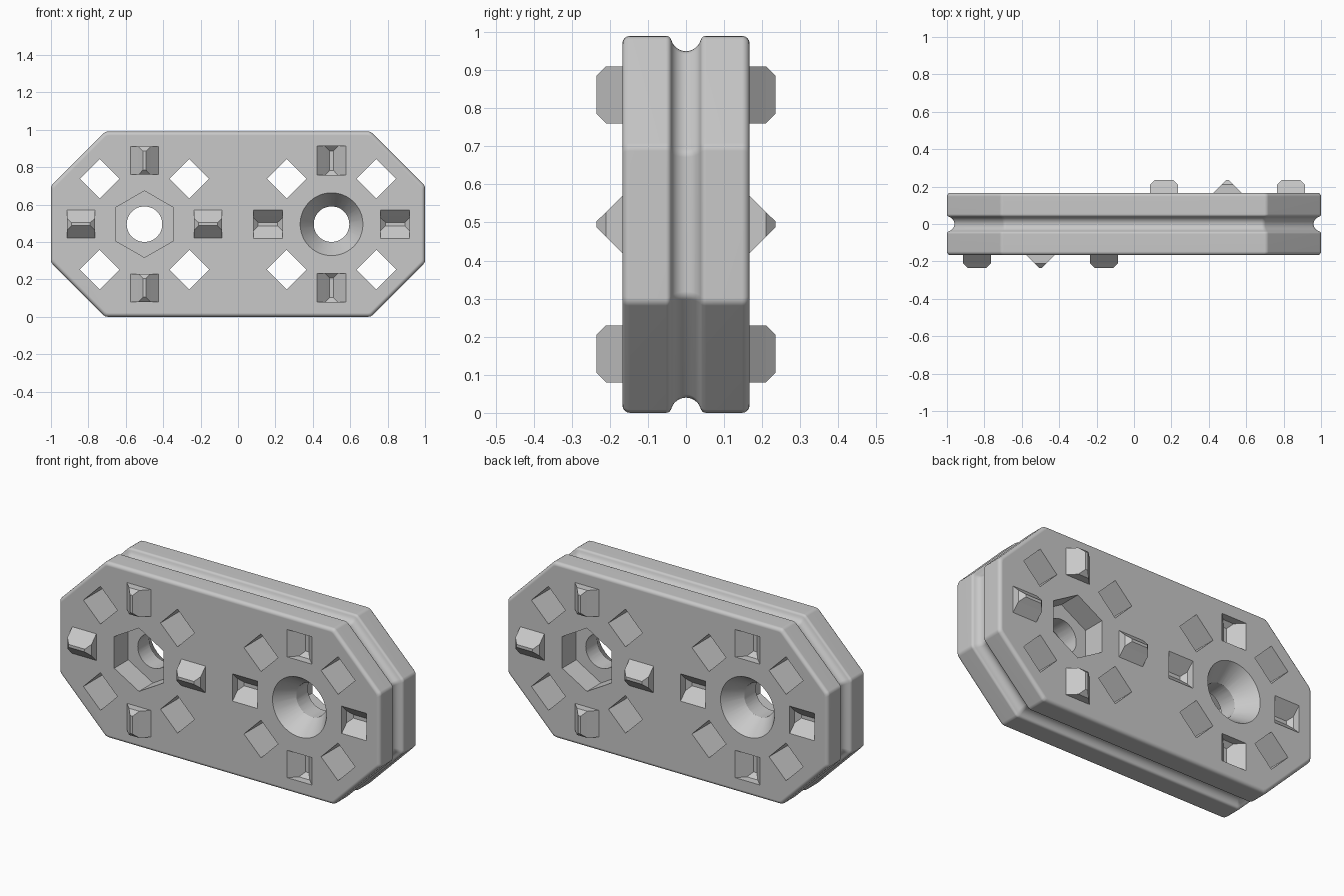
import bpy, bmesh, math

cube = bpy.data.objects.get("Cube")
if cube:
    bpy.data.objects.remove(cube, do_unlink=True)

HALF_H, HALF_D = 0.495, 0.167     # half height and half thickness of the plate
HUB = 0.5                         # distance of each hub from the middle
PEG = 0.34                        # distance of the pegs from their hub

grey = bpy.data.materials.new("plain grey")
grey.use_nodes = True
colour = (0.58, 0.58, 0.58, 1)
grey.diffuse_color = colour
grey.node_tree.nodes["Principled BSDF"].inputs["Base Color"].default_value = colour


def loft(bm, rings):
    """Skin a stack of equal outlines and cap both ends."""
    loops = [[bm.verts.new(p) for p in ring] for ring in rings]
    for low, high in zip(loops, loops[1:]):
        for i in range(len(low)):
            j = (i + 1) % len(low)
            bm.faces.new((low[i], low[j], high[j], high[i]))
    bm.faces.new(loops[0][::-1])
    bm.faces.new(loops[-1])


def make(name, bm):
    bmesh.ops.recalc_face_normals(bm, faces=bm.faces[:])
    mesh = bpy.data.meshes.new(name)
    bm.to_mesh(mesh)
    bm.free()
    mesh.materials.append(grey)
    obj = bpy.data.objects.new(name, mesh)
    bpy.context.collection.objects.link(obj)
    return obj


def polygon(x, y, radius, sides, turn=0.0):
    angles = [turn + math.tau * i / sides for i in range(sides)]
    return [(x + radius * math.cos(a), y, HALF_H + radius * math.sin(a)) for a in angles]


def plate_outline(y, inset):
    """Long octagon with softened corners."""
    w, h = 1 - inset, HALF_H - inset
    c = 0.29 - inset * (2 - math.sqrt(2))
    quarter = [(w, h - c), (w - c, h)]
    pts = quarter + [(-x, z) for x, z in quarter[::-1]]
    pts += [(-x, -z) for x, z in pts]
    ring = []
    for i, (x, z) in enumerate(pts):
        ends = []
        for qx, qz in (pts[i - 1], pts[(i + 1) % len(pts)]):
            t = 0.012 / math.hypot(qx - x, qz - z)
            ends.append((x + (qx - x) * t, z + (qz - z) * t))
        (ax, az), (bx, bz) = ends
        mid = ((ax + bx + 2 * x) / 4, (az + bz + 2 * z) / 4)
        ring += [(px, y, pz + HALF_H) for px, pz in (ends[0], mid, ends[1])]
    return ring


def rim_profile():
    """Half section of the rim as (y, inset): groove, lip, outer edge."""
    groove, lip, edge = 0.04, 0.015, 0.02
    centre = math.sqrt((groove + lip) ** 2 - lip ** 2)
    sweep = math.atan2(centre, lip)
    pts = []
    for i in range(7):
        a = sweep * i / 6
        pts.append((groove * math.sin(a), groove * math.cos(a)))
    for i in range(1, 5):
        a = sweep * (1 - i / 4)
        pts.append((centre - lip * math.sin(a), lip - lip * math.cos(a)))
    for i in range(5):
        a = math.pi / 2 * i / 4
        pts.append((HALF_D - edge + edge * math.sin(a), edge - edge * math.cos(a)))
    return pts


def ridge(bm, x, z, along_x, side, way, grow=0.0):
    """Roof-shaped peg rising (way 1) or sinking (way -1) from one face."""
    rings = []
    for height, a, b in ((-0.02, 0.075, 0.075), (0, 0.075, 0.075),
                         (0.043, 0.075, 0.032), (0.068, 0.05, 0.008)):
        a, b = a + grow, b + grow
        u, v = (a, b) if along_x else (b, a)
        y = side * (HALF_D + way * height)
        rings.append([(x + i * u, y, z + j * v)
                      for i, j in ((1, 1), (-1, 1), (-1, -1), (1, -1))])
    loft(bm, rings)


def peg_spots(hub):
    for s in (-1, 1):
        yield hub + s * PEG, HALF_H, True
        yield hub, HALF_H + s * PEG, False


# Plate with a groove running round its rim
bm = bmesh.new()
half = rim_profile()
section = [(-y, d) for y, d in half[:0:-1]] + half
loft(bm, [plate_outline(y, d) for y, d in section])
plate = make("connector_plate", bm)

# Round bores and square through-holes
bores, cuts = bmesh.new(), bmesh.new()
for side in (-1, 1):
    hub = HUB * side
    loft(bores, [polygon(hub, y, 0.095, 48) for y in (-0.3, 0.3)])
    for dx in (-0.24, 0.24):
        for dz in (-0.243, 0.243):
            loft(cuts, [[(x, y, z + dz) for x, y, z in polygon(hub + dx, y, 0.106, 4)]
                        for y in (-0.3, 0.3)])

    # Hexagonal nut pocket, and countersink on the opposite hub
    loft(cuts, [polygon(hub, side * y, 0.178, 6, math.pi / 6)
                for y in (HALF_D - 0.125, HALF_D + 0.05)])
    loft(cuts, [polygon(-hub, side * (HALF_D + h), 0.168 + h * 0.68, 48)
                for h in (-0.11, 0.04)])

    # Sockets that receive the pegs of a neighbouring plate
    for x, z, along_x in peg_spots(-hub):
        ridge(cuts, x, z, along_x, side, -1, 0.002)

bpy.context.view_layer.objects.active = plate
for name, shape in (("pocket_cutter", cuts), ("bore_cutter", bores)):
    cutter = make(name, shape)
    cutter.hide_render = True
    mod = plate.modifiers.new(name, 'BOOLEAN')
    mod.operation, mod.solver, mod.object = 'DIFFERENCE', 'EXACT', cutter
    bpy.ops.object.modifier_apply(modifier=mod.name)
    bpy.data.objects.remove(cutter, do_unlink=True)

# Smooth the rounded edges and keep the broad faces flat
bpy.ops.object.select_all(action='DESELECT')
plate.select_set(True)
bpy.ops.object.shade_smooth_by_angle(angle=math.radians(30))
weighted = plate.modifiers.new("even_normals", 'WEIGHTED_NORMAL')
weighted.keep_sharp = True

# Raised pegs around the nut pockets
for side, label in ((-1, "front"), (1, "back")):
    bm = bmesh.new()
    for x, z, along_x in peg_spots(HUB * side):
        ridge(bm, x, z, along_x, side, 1)
    make(label + "_pegs", bm)
